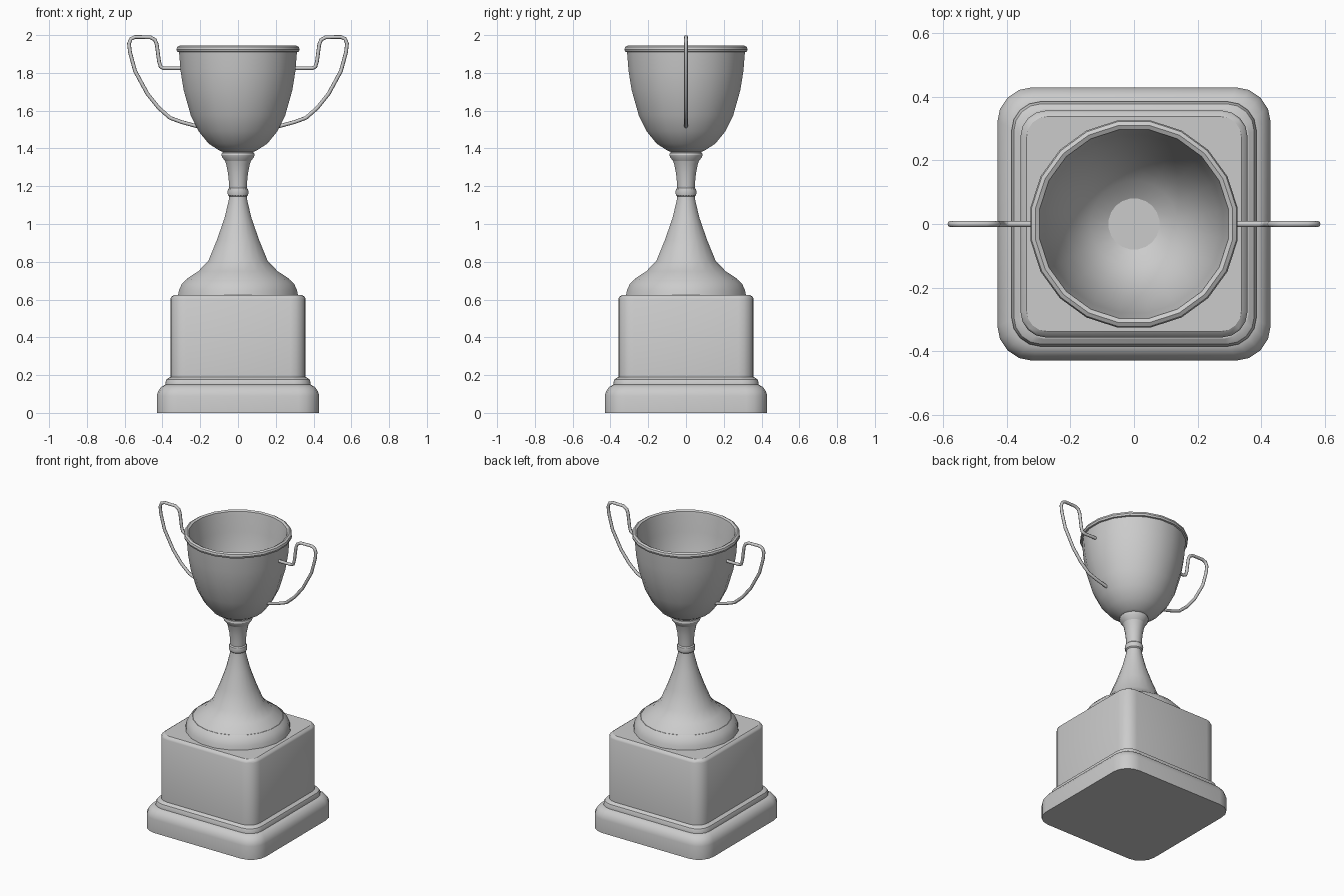
import bpy, bmesh
from math import pi, cos, sin, radians

cube = bpy.data.objects.get("Cube")
if cube:
    bpy.data.objects.remove(cube, do_unlink=True)

# Single flat metal grey
GREY = (0.6, 0.6, 0.6, 1)
grey = bpy.data.materials.new("trophy grey")
grey.use_nodes = True
grey.diffuse_color = GREY
grey.node_tree.nodes["Principled BSDF"].inputs["Base Color"].default_value = GREY

SIDES = 20


def finish(obj, angle=30):
    bpy.ops.object.select_all(action='DESELECT')
    obj.select_set(True)
    bpy.context.view_layer.objects.active = obj
    bpy.ops.object.shade_smooth_by_angle(angle=radians(angle))


def loft(name, rings):
    """Skin a stack of equal-length closed loops and cap both ends."""
    bm = bmesh.new()
    loops = [[bm.verts.new(p) for p in ring] for ring in rings]
    for a, b in zip(loops, loops[1:]):
        n = len(a)
        for i in range(n):
            j = (i + 1) % n
            bm.faces.new((a[i], a[j], b[j], b[i]))
    bm.faces.new(loops[0][::-1])
    bm.faces.new(loops[-1])
    bmesh.ops.recalc_face_normals(bm, faces=bm.faces)
    mesh = bpy.data.meshes.new(name)
    bm.to_mesh(mesh)
    bm.free()
    obj = bpy.data.objects.new(name, mesh)
    bpy.context.collection.objects.link(obj)
    mesh.materials.append(grey)
    finish(obj)
    return obj


def circle(r, z):
    # Flats face the axes, so r is measured to the flat
    r /= cos(pi / SIDES)
    turns = [(i + 0.5) * 2 * pi / SIDES for i in range(SIDES)]
    return [(r * cos(t), r * sin(t), z) for t in turns]


def rounded_square(half, corner, z, steps=4):
    pts = []
    for q in range(4):
        mid = pi / 4 + q * pi / 2
        cx = (half - corner) * (1 if cos(mid) > 0 else -1)
        cy = (half - corner) * (1 if sin(mid) > 0 else -1)
        for s in range(steps + 1):
            t = q * pi / 2 + s * pi / 2 / steps
            pts.append((cx + corner * cos(t), cy + corner * sin(t), z))
    return pts


def lathe(name, profile):
    return loft(name, [circle(r, z) for r, z in profile])


def block(name, profile):
    return loft(name, [rounded_square(h, c, z) for h, c, z in profile])


# Square pedestal: base, moulding and main block
block("pedestal_base", [(.43, .11, 0), (.43, .11, .09), (.423, .105, .115),
                        (.407, .095, .137), (.385, .085, .15)])
block("pedestal_moulding", [(.385, .09, .145), (.385, .09, .16),
                            (.378, .085, .178), (.36, .075, .19)])
block("pedestal_block", [(.357, .08, .18), (.357, .08, .605),
                         (.352, .075, .615), (.338, .065, .625)])

# Round foot and flared stem
lathe("foot", [(.318, .62), (.312, .65), (.298, .682), (.275, .705)])
lathe("stem", [(.275, .70), (.268, .712), (.21, .75), (.157, .805), (.112, .915),
               (.072, 1.03), (.05, 1.12), (.046, 1.15)])
lathe("stem_ring", [(.046, 1.145), (.053, 1.152), (.056, 1.168),
                    (.053, 1.184), (.046, 1.191)])
lathe("neck", [(.046, 1.18), (.048, 1.22), (.053, 1.27), (.062, 1.315), (.072, 1.345)])
lathe("neck_collar", [(.066, 1.33), (.085, 1.355), (.088, 1.366),
                      (.085, 1.377), (.07, 1.385)])

# Hollow cup: outside upward, over the rim, back down inside
lathe("cup", [(.07, 1.378), (.095, 1.387), (.155, 1.425), (.208, 1.49), (.25, 1.575),
              (.288, 1.71), (.304, 1.81), (.312, 1.91), (.322, 1.912), (.326, 1.924),
              (.322, 1.937), (.31, 1.944), (.297, 1.937), (.293, 1.915), (.28, 1.81),
              (.264, 1.71), (.227, 1.585), (.185, 1.505), (.135, 1.445), (.08, 1.41)])

# Bent-wire handles, one on each side
PATH = [(.29, 1.825), (.395, 1.825), (.41, 1.833), (.418, 1.86), (.43, 1.95),
        (.44, 1.975), (.465, 1.989), (.545, 1.99), (.567, 1.98), (.577, 1.955),
        (.572, 1.91), (.545, 1.81), (.48, 1.69), (.42, 1.615), (.36, 1.562),
        (.30, 1.54), (.2, 1.513)]
for name, side in (("left_handle", 1), ("right_handle", -1)):
    curve = bpy.data.curves.new(name, 'CURVE')
    curve.dimensions = '3D'
    curve.bevel_depth = 0.01
    curve.bevel_resolution = 2
    curve.use_fill_caps = True
    spline = curve.splines.new('POLY')
    spline.points.add(len(PATH) - 1)
    for point, (x, z) in zip(spline.points, PATH):
        point.co = (side * x, 0, z, 1)
    handle = bpy.data.objects.new(name, curve)
    bpy.context.collection.objects.link(handle)
    curve.materials.append(grey)
    bpy.ops.object.select_all(action='DESELECT')
    handle.select_set(True)
    bpy.context.view_layer.objects.active = handle
    bpy.ops.object.convert(target='MESH')
    finish(bpy.context.view_layer.objects.active, 50)
